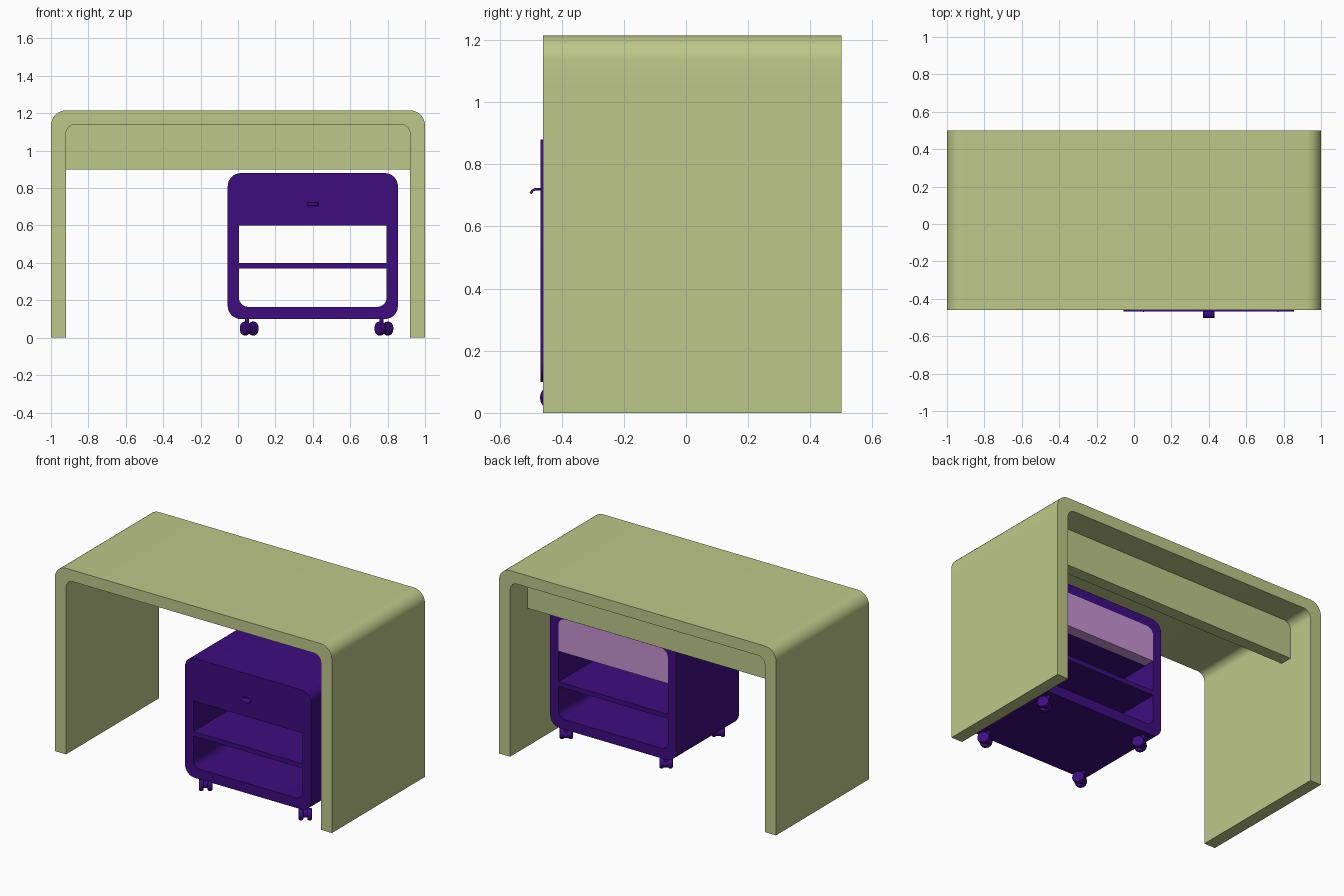
import bpy, bmesh, math
from mathutils import Matrix, Vector

cube = bpy.data.objects.get("Cube")
if cube:
    bpy.data.objects.remove(cube, do_unlink=True)


def material(name, rgb):
    lin = [((c / 255 + 0.055) / 1.055) ** 2.4 for c in rgb]
    m = bpy.data.materials.new(name)
    m.use_nodes = True
    m.diffuse_color = (*lin, 1)
    m.node_tree.nodes["Principled BSDF"].inputs["Base Color"].default_value = (*lin, 1)
    return m


GREEN = material("sage green", (190, 200, 138))
PURPLE = material("deep purple", (62, 13, 127))
PINK = material("mauve", (200, 148, 212))


def finish(bm, name, mat, smooth=True):
    bmesh.ops.recalc_face_normals(bm, faces=bm.faces)
    me = bpy.data.meshes.new(name)
    bm.to_mesh(me)
    bm.free()
    me.materials.append(mat)
    ob = bpy.data.objects.new(name, me)
    bpy.context.collection.objects.link(ob)
    if smooth:
        bpy.ops.object.select_all(action='DESELECT')
        ob.select_set(True)
        bpy.context.view_layer.objects.active = ob
        bpy.ops.object.shade_smooth_by_angle(angle=math.radians(30))
    return ob


def outline(x0, x1, z0, z1, r_top, r_bottom=0, steps=8):
    """Rectangle in x and z with rounded corners, starting bottom left, clockwise."""
    pts = []
    corners = [(x0, z0, 1, 1, r_bottom, 180), (x0, z1, 1, -1, r_top, 90),
               (x1, z1, -1, -1, r_top, 0), (x1, z0, -1, 1, r_bottom, -90)]
    for x, z, sx, sz, r, end in corners:
        if r == 0:
            pts.append((x, z))
            continue
        for i in range(steps + 1):
            a = math.radians(end + 90 * (1 - i / steps))
            pts.append((x + sx * r + r * math.cos(a), z + sz * r + r * math.sin(a)))
    return pts


def prism(name, pts, y0, y1, mat):
    bm = bmesh.new()
    face = bm.faces.new([bm.verts.new((x, y0, z)) for x, z in pts])
    res = bmesh.ops.extrude_face_region(bm, geom=[face])
    new = [v for v in res["geom"] if isinstance(v, bmesh.types.BMVert)]
    bmesh.ops.translate(bm, verts=new, vec=(0, y1 - y0, 0))
    return finish(bm, name, mat)


def band(name, outer, inner, y0, y1, mat, closed):
    """Thick strip between two matching outlines, carried from y0 to y1."""
    bm = bmesh.new()
    rings = [[bm.verts.new((x, y, z)) for x, z in pts]
             for pts, y in ((outer, y0), (outer, y1), (inner, y1), (inner, y0))]
    n = len(outer)
    for i in range(n if closed else n - 1):
        j = (i + 1) % n
        for k in range(4):
            a, b = rings[k], rings[(k + 1) % 4]
            bm.faces.new((a[i], a[j], b[j], b[i]))
    if not closed:
        for i in (0, n - 1):
            bm.faces.new([r[i] for r in rings])
    return finish(bm, name, mat)


# Desk: bent top, two side panels and a rear cross panel
FRONT, BACK, SEAM = -0.46, 0.5, 1.06
band("desk_top", outline(-1, 1, SEAM, 1.215, 0.08),
     outline(-0.92, 0.92, SEAM, 1.14, 0.05), FRONT, BACK, GREEN, False)
for side, s in (("left", 1), ("right", -1)):
    x0, x1 = sorted((s, s * 0.92))
    prism("desk_side_" + side, outline(x0, x1, 0, SEAM, 0), FRONT, BACK, GREEN)
prism("desk_cross_panel", outline(-0.92, 0.92, 0.9, 1.14, 0.05), 0.24, 0.32, GREEN)

# Rolling cabinet: rounded shell, shelf, drawer and back panel
CF, CB = -0.468, 0.18
LEFT, RIGHT = 0.005, 0.795
band("cabinet_shell", outline(-0.055, 0.855, 0.1, 0.88, 0.07, 0.07),
     outline(LEFT, RIGHT, 0.165, 0.82, 0.05, 0.05), CF, CB, PURPLE, True)
prism("cabinet_shelf", outline(LEFT, RIGHT, 0.37, 0.4, 0), CF, CB, PURPLE)
opening = outline(LEFT, RIGHT, 0.6, 0.82, 0.05)
prism("cabinet_drawer", opening, CF, CB - 0.07, PURPLE)
prism("drawer_back_panel", opening, CB - 0.07, CB, PINK)

# Drawer handle: a short tab that curls down
bm = bmesh.new()
path = [(CF, 0.72), (-0.485, 0.72), (-0.494, 0.716), (-0.5, 0.706)]
rows = [[bm.verts.new((x, y, z)) for x in (0.37, 0.43)] for y, z in path]
for a, b in zip(rows, rows[1:]):
    bm.faces.new((a[0], a[1], b[1], b[0]))
handle = finish(bm, "drawer_handle", PURPLE)
thick = handle.modifiers.new("thickness", 'SOLIDIFY')
thick.thickness = 0.008
thick.offset = 0


# Casters: twin wheels, a hub between them and a stem
def cylinder(bm, radius, depth, matrix):
    return bmesh.ops.create_cone(bm, cap_ends=True, segments=20, radius1=radius,
                                 radius2=radius, depth=depth, matrix=matrix)


def caster(name, x, y):
    bm = bmesh.new()
    turn = Matrix.Rotation(math.radians(35), 4, 'Z')
    axle = turn @ Matrix.Rotation(math.radians(90), 4, 'Y')
    centre = Vector((x, y, 0.049))
    for s in (-1, 1):
        shift = turn @ Vector((s * 0.026, 0, 0))
        cylinder(bm, 0.037, 0.028, Matrix.Translation(centre + shift) @ axle)
    rims = [e for e in bm.edges if e.calc_face_angle(0) > 1]
    bmesh.ops.bevel(bm, geom=rims, offset=0.008, segments=2, affect='EDGES', profile=0.5)
    back = turn @ Vector((0, 0.022, 0))
    cylinder(bm, 0.026, 0.03, Matrix.Translation(centre + back * 0.6) @ axle)
    cylinder(bm, 0.011, 0.055, Matrix.Translation(centre + back + Vector((0, 0, 0.026))))
    finish(bm, name, PURPLE)


for side, x in (("left", 0.78), ("right", 0.06)):
    for end, y in (("front", -0.42), ("back", 0.12)):
        caster(f"caster_{end}_{side}", x, y)
